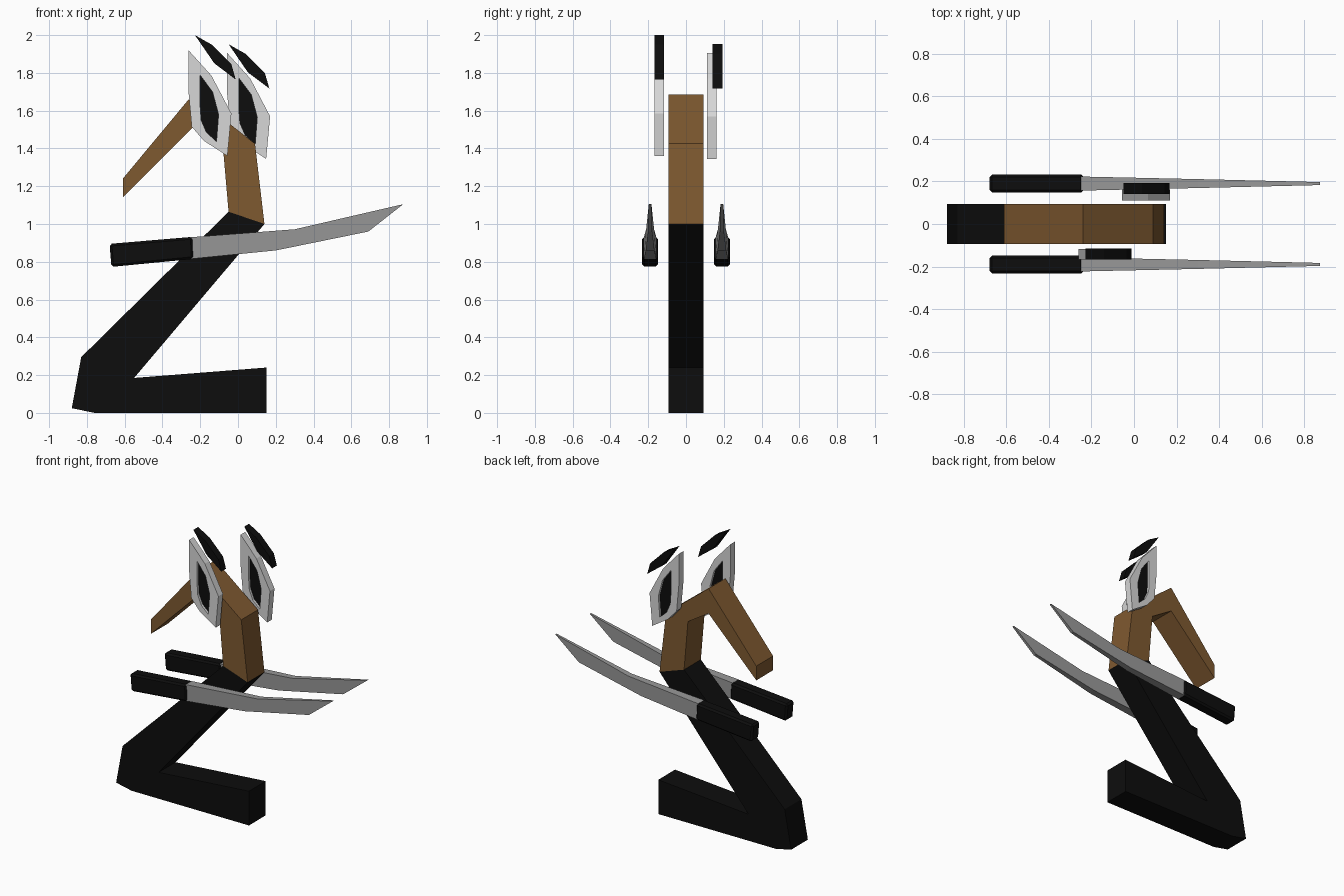
import bpy, bmesh

if "Cube" in bpy.data.objects:
    bpy.data.objects.remove(bpy.data.objects["Cube"])


def material(name, r, g, b):
    m = bpy.data.materials.new(name)
    m.diffuse_color = (r, g, b, 1)
    m.use_nodes = True
    m.node_tree.nodes["Principled BSDF"].inputs["Base Color"].default_value = m.diffuse_color
    return m


BLACK = material("black", 0.004, 0.004, 0.004)
BROWN = material("brown", 0.21, 0.10, 0.03)
STEEL = material("steel grey", 0.31, 0.31, 0.31)
PALE = material("pale grey", 0.68, 0.68, 0.68)


def finish(name, bm, mat):
    bmesh.ops.recalc_face_normals(bm, faces=bm.faces)
    mesh = bpy.data.meshes.new(name)
    bm.to_mesh(mesh)
    bm.free()
    mesh.materials.append(mat)
    ob = bpy.data.objects.new(name, mesh)
    bpy.context.collection.objects.link(ob)
    return ob


def slab(name, profile, y, half, mat, offset=(0, 0)):
    """Extrude an x-z profile across y; half may be a list, one per point."""
    halves = half if isinstance(half, list) else [half] * len(profile)
    bm = bmesh.new()
    sides = []
    for s in (-1, 1):
        sides.append([bm.verts.new((x + offset[0], y + s * h, z + offset[1]))
                      for (x, z), h in zip(profile, halves)])
        bm.faces.new(sides[-1])
    a, b = sides
    n = len(profile)
    for i in range(n):
        j = (i + 1) % n
        bm.faces.new((a[i], a[j], b[j], b[i]))
    return finish(name, bm, mat)


def ring(name, outer, inner, y, half, mat, offset):
    """Frame with a hole, between two x-z loops of equal length."""
    bm = bmesh.new()
    loops = [[bm.verts.new((x + offset[0], y + s * half, z + offset[1]))
              for x, z in loop]
             for loop, s in ((outer, -1), (outer, 1), (inner, 1), (inner, -1))]
    n = len(outer)
    for k in range(4):
        a, b = loops[k], loops[(k + 1) % 4]
        for i in range(n):
            j = (i + 1) % n
            bm.faces.new((a[i], a[j], b[j], b[i]))
    return finish(name, bm, mat)


# Folded lower body
slab("lower_body", [(-0.88, 0.025), (-0.76, 0), (0.15, 0), (0.15, 0.24),
                    (-0.55, 0.185), (0.14, 1.0), (-0.05, 1.065),
                    (-0.83, 0.295)], 0, 0.093, BLACK)

# Neck bending over into a drooping tail
slab("upper_body", [(0.14, 1.0), (0.09, 1.425), (-0.24, 1.685),
                    (-0.61, 1.24), (-0.61, 1.14), (-0.24, 1.51),
                    (-0.08, 1.41), (-0.05, 1.065)], 0, 0.093, BROWN)

# Pair of swords
for side, y in (("front", -0.19), ("back", 0.19)):
    slab(side + "_blade", [(-0.25, 0.93), (0.30, 0.972), (0.875, 1.105),
                           (0.69, 0.96), (0.20, 0.86), (-0.25, 0.815)],
         y, [0.033, 0.021, 0.007, 0.011, 0.023, 0.033], STEEL)
    grip = slab(side + "_handle", [(-0.68, 0.895), (-0.24, 0.932),
                                   (-0.235, 0.815), (-0.67, 0.773)],
                y, 0.042, BLACK)
    bevel = grip.modifiers.new("bevel", 'BEVEL')
    bevel.width = 0.012
    bevel.segments = 1

# Eyes: pale frame, sunken pupil, slanted brow
EYE = [(-0.262, 1.92), (-0.14, 1.785), (-0.035, 1.585), (-0.056, 1.36),
       (-0.18, 1.44), (-0.245, 1.515), (-0.262, 1.70)]
PUPIL = [(-0.20, 1.787), (-0.135, 1.70), (-0.103, 1.58), (-0.114, 1.437),
         (-0.167, 1.485), (-0.195, 1.55), (-0.20, 1.62)]
BROW = [(-0.228, 2.0), (-0.14, 1.95), (-0.035, 1.845), (-0.012, 1.765),
        (-0.125, 1.85)]
for side, y, off, brow_y, brow_off in (
        ("front", -0.142, (0, 0), -0.142, (0, 0)),
        ("back", 0.136, (0.205, -0.015), 0.167, (0.178, -0.048))):
    ring(side + "_eye_frame", EYE, PUPIL, y, 0.025, PALE, off)
    slab(side + "_pupil", PUPIL, y, 0.008, BLACK, off)
    slab(side + "_brow", BROW, brow_y, 0.026, BLACK, brow_off)
